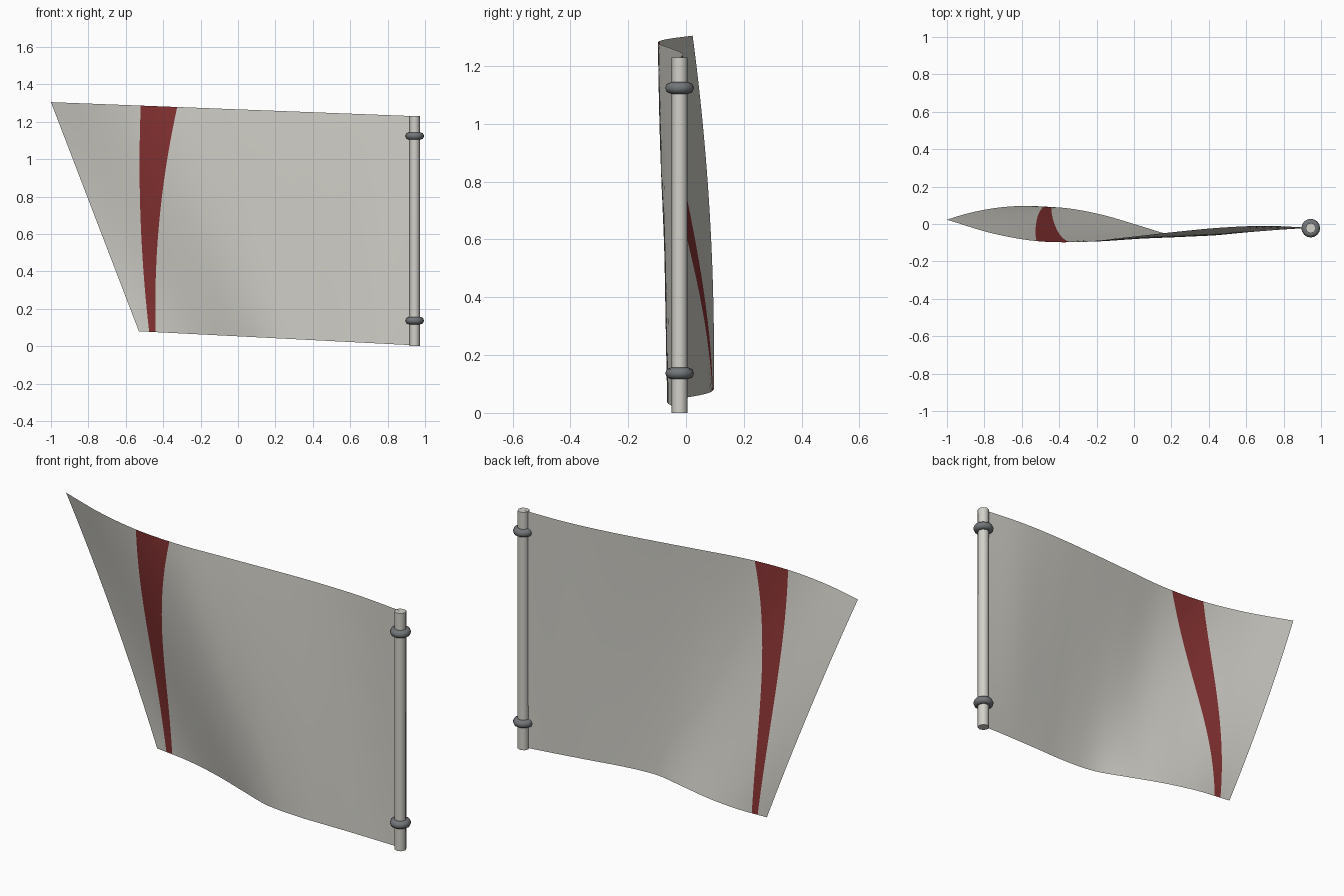
import bpy, bmesh, math

cube = bpy.data.objects.get("Cube")
if cube:
    bpy.data.objects.remove(cube, do_unlink=True)


def material(name, rgb):
    m = bpy.data.materials.new(name)
    m.use_nodes = True
    m.diffuse_color = (*rgb, 1)
    bsdf = m.node_tree.nodes["Principled BSDF"]
    bsdf.inputs["Base Color"].default_value = (*rgb, 1)
    bsdf.inputs["Roughness"].default_value = 0.8
    return m


cloth = material("off_white_cloth", (0.64, 0.63, 0.58))
red = material("dark_red", (0.25, 0.033, 0.033))
paint = material("pale_pole", (0.64, 0.63, 0.58))
metal = material("grey_metal", (0.17, 0.18, 0.19))

POLE_X, POLE_Y, HEIGHT = 0.945, -0.022, 1.23

# Sway of the cloth from the pole to the free edge, at three heights
LOW = [-.02, -.032, -.047, -.063, -.059, -.007, .047, .083, .096]
MID = [-.02, -.02, -.038, -.06, -.076, -.075, -.035, .024, .082]
TOP = [-.02, -.01, -.02, -.043, -.07, -.095, -.092, -.05, .023]


def smooth(points, t):
    """Catmull-Rom interpolation along evenly spaced values."""
    s = t * (len(points) - 1)
    i = min(int(s), len(points) - 2)
    f = s - i
    b, c = points[i], points[i + 1]
    a = points[i - 1] if i else 2 * b - c
    d = points[i + 2] if i + 2 < len(points) else 2 * c - b
    return b + f / 2 * (c - a + f * (2*a - 5*b + 4*c - d + f * (3*(b - c) + d - a)))


def blend(low, mid, top, v):
    """Quadratic through a low, middle and top value."""
    return (low * (1 - v) * (1 - 2 * v) + mid * 4 * v * (1 - v)
            + top * v * (2 * v - 1))


# Waving cloth, with columns that follow the stripe's edges
def build_cloth():
    rows, counts = 32, (34, 4, 12)
    bm = bmesh.new()
    grid = []
    for r in range(rows + 1):
        v = r / rows
        free = -0.53 - 0.47 * v
        breaks = (POLE_X, blend(-.44, -.42, -.325, v),
                  blend(-.475, -.521, -.52, v), free)
        xs = [POLE_X]
        for n, a, b in zip(counts, breaks, breaks[1:]):
            xs += [a + (b - a) * k / n for k in range(1, n + 1)]
        row = []
        for x in xs:
            u = (POLE_X - x) / (POLE_X - free)
            y = blend(smooth(LOW, u), smooth(MID, u), smooth(TOP, u), v)
            row.append(bm.verts.new((x, y, 0.005 + 0.075 * u + 1.225 * v)))
        grid.append(row)
    for lower, upper in zip(grid, grid[1:]):
        for c in range(sum(counts)):
            f = bm.faces.new((lower[c + 1], lower[c], upper[c], upper[c + 1]))
            f.material_index = int(counts[0] <= c < counts[0] + counts[1])
            f.smooth = True
    mesh = bpy.data.meshes.new("cloth")
    bm.to_mesh(mesh)
    bm.free()
    mesh.materials.append(cloth)
    mesh.materials.append(red)
    obj = bpy.data.objects.new("cloth", mesh)
    bpy.context.collection.objects.link(obj)


build_cloth()


def finish(name, mat):
    obj = bpy.context.object
    obj.name = name
    obj.data.materials.append(mat)
    bpy.ops.object.shade_smooth_by_angle(angle=math.radians(50))


# Pole
bpy.ops.mesh.primitive_cylinder_add(vertices=8, radius=0.028, depth=HEIGHT,
                                    location=(POLE_X, POLE_Y, HEIGHT / 2))
finish("pole", paint)

# Rings that hold the cloth to the pole
for name, z in (("lower_ring", 0.137), ("upper_ring", 1.124)):
    bpy.ops.mesh.primitive_torus_add(major_segments=16, minor_segments=8,
                                     major_radius=0.03, minor_radius=0.02,
                                     location=(POLE_X, POLE_Y, z))
    finish(name, metal)
